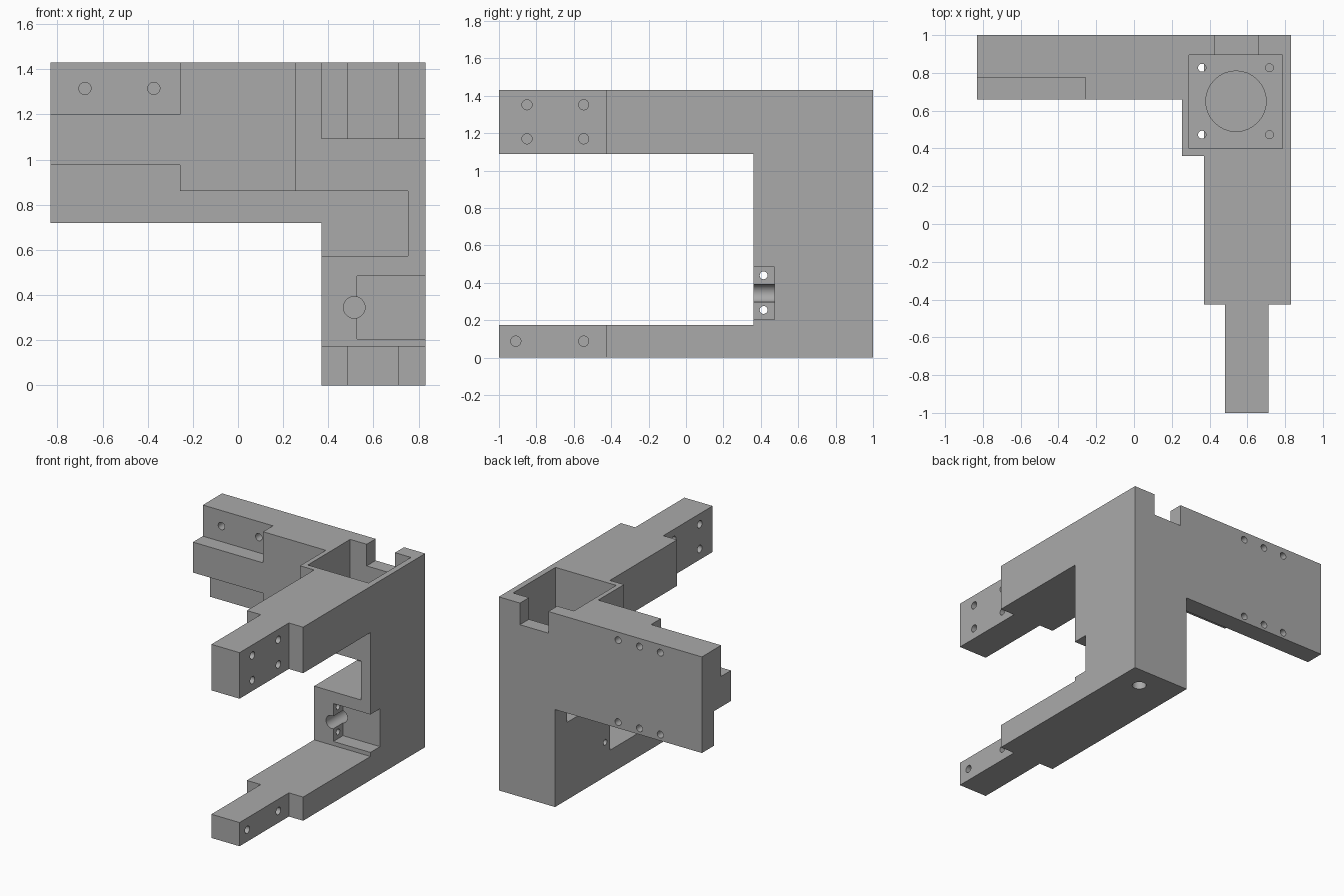
import bpy
import bmesh
from mathutils import Vector

old = bpy.data.objects.get("Cube")
if old:
    bpy.data.objects.remove(old, do_unlink=True)

grey = bpy.data.materials.new("plain grey")
grey.use_nodes = True
COLOUR = (0.4, 0.4, 0.4, 1)
grey.diffuse_color = COLOUR
grey.node_tree.nodes["Principled BSDF"].inputs["Base Color"].default_value = COLOUR


def make(name, bm):
    bmesh.ops.recalc_face_normals(bm, faces=bm.faces)
    mesh = bpy.data.meshes.new(name)
    bm.to_mesh(mesh)
    bm.free()
    mesh.materials.append(grey)
    ob = bpy.data.objects.new(name, mesh)
    bpy.context.collection.objects.link(ob)
    return ob


def prism(name, x0, x1, profile):
    """Extrude a (y, z) outline from x0 to x1."""
    bm = bmesh.new()
    face = bm.faces.new([bm.verts.new((x0, y, z)) for y, z in profile])
    ext = bmesh.ops.extrude_face_region(bm, geom=[face])["geom"]
    verts = [g for g in ext if isinstance(g, bmesh.types.BMVert)]
    bmesh.ops.translate(bm, verts=verts, vec=(x1 - x0, 0, 0))
    return make(name, bm)


def box(name, xs, ys, zs):
    (y0, y1), (z0, z1) = ys, zs
    return prism(name, xs[0], xs[1], [(y0, z0), (y1, z0), (y1, z1), (y0, z1)])


def rod(name, start, end, radius):
    a, b = Vector(start), Vector(end)
    bm = bmesh.new()
    bmesh.ops.create_cone(bm, cap_ends=True, segments=32, radius1=radius,
                          radius2=radius, depth=(b - a).length)
    turn = (b - a).to_track_quat('Z', 'Y').to_matrix()
    bmesh.ops.rotate(bm, verts=bm.verts, matrix=turn)
    bmesh.ops.translate(bm, verts=bm.verts, vec=(a + b) / 2)
    return make(name, bm)


def combine(body, tool, operation):
    mod = body.modifiers.new("combine", 'BOOLEAN')
    mod.object, mod.operation, mod.solver = tool, operation, 'EXACT'
    bpy.context.view_layer.objects.active = body
    bpy.ops.object.modifier_apply(modifier=mod.name)
    bpy.data.objects.remove(tool, do_unlink=True)


# C-shaped frame: column with an upper and a lower forward arm
TOP, BACK, FRONT = 1.43, 1.0, 0.36
LEFT, RIGHT = 0.37, 0.83
frame = prism("bracket_frame", LEFT, RIGHT, [
    (-1, 0), (BACK, 0), (BACK, TOP), (-1, TOP),
    (-1, 1.09), (FRONT, 1.09), (FRONT, 0.175), (-1, 0.175)])

# Side arm and the widened motor housing
combine(frame, box("side_arm", (-0.83, 0.5), (0.66, BACK), (0.72, TOP)), 'UNION')
combine(frame, box("motor_housing", (0.255, 0.5), (FRONT, BACK), (0.86, TOP)), 'UNION')

cuts = [
    # Narrowed arm tips
    box("tip_cut", (0.2, 0.483), (-1.1, -0.425), (-0.1, 1.6)),
    box("tip_cut", (0.713, 1), (-1.1, -0.425), (-0.1, 1.6)),
    # Steps along the side arm
    box("upper_step", (-0.9, -0.257), (0.5, 0.775), (1.2, 1.6)),
    box("lower_step", (-0.9, -0.257), (0.5, 0.86), (0.6, 0.975)),
    # Coupling pocket running out under the side arm
    box("coupling_pocket", (-0.3, 0.752), (0.2, 0.86), (0.572, 0.86)),
    # Motor pocket, cable notch and shaft hole
    box("motor_pocket", (0.29, 0.787), (0.40, 0.895), (0.95, 1.6)),
    box("cable_notch", (0.425, 0.657), (0.85, 1.1), (1.27, 1.6)),
    rod("shaft_hole", (0.54, 0.65, 0.8), (0.54, 0.65, 1.0), 0.16),
    # Switch recess with its cable holes
    box("switch_recess", (0.527, 0.9), (0.3, 0.472), (0.205, 0.485)),
    rod("cable_hole", (0.515, 0.3, 0.345), (0.515, 0.83, 0.345), 0.048),
    rod("cable_exit", (0.65, 0.83, -0.1), (0.65, 0.83, 0.345), 0.048),
]

# Motor screw holes
for x in (0.36, 0.717):
    for y in (0.473, 0.827):
        cuts.append(rod("motor_screw", (x, y, 0.8), (x, y, 1.0), 0.021))

# Switch screw holes, through to the inner side
for z in (0.255, 0.44):
    cuts.append(rod("switch_screw", (0.3, 0.415, z), (0.6, 0.415, z), 0.021))

# Blind holes on both sides of the arm tips
for y, z in [(-0.85, 1.17), (-0.85, 1.352), (-0.547, 1.17), (-0.547, 1.352),
             (-0.91, 0.088), (-0.547, 0.088)]:
    cuts.append(rod("tip_hole", (0.4, y, z), (0.573, y, z), 0.027))
    cuts.append(rod("tip_hole", (0.8, y, z), (0.623, y, z), 0.027))

# Blind holes in the back of the side arm
for x in (-0.145, -0.32, -0.49):
    for z in (0.765, 1.37):
        cuts.append(rod("back_hole", (x, 1.1, z), (x, 0.91, z), 0.025))

# Blind holes in the upper step
for x in (-0.678, -0.373):
    cuts.append(rod("step_hole", (x, 0.7, 1.315), (x, 0.87, 1.315), 0.027))

for cutter in cuts:
    combine(frame, cutter, 'DIFFERENCE')

# Round holes smooth, all corners crisp
bpy.ops.object.select_all(action='DESELECT')
frame.select_set(True)
bpy.context.view_layer.objects.active = frame
bpy.ops.object.shade_smooth_by_angle(angle=0.5)
